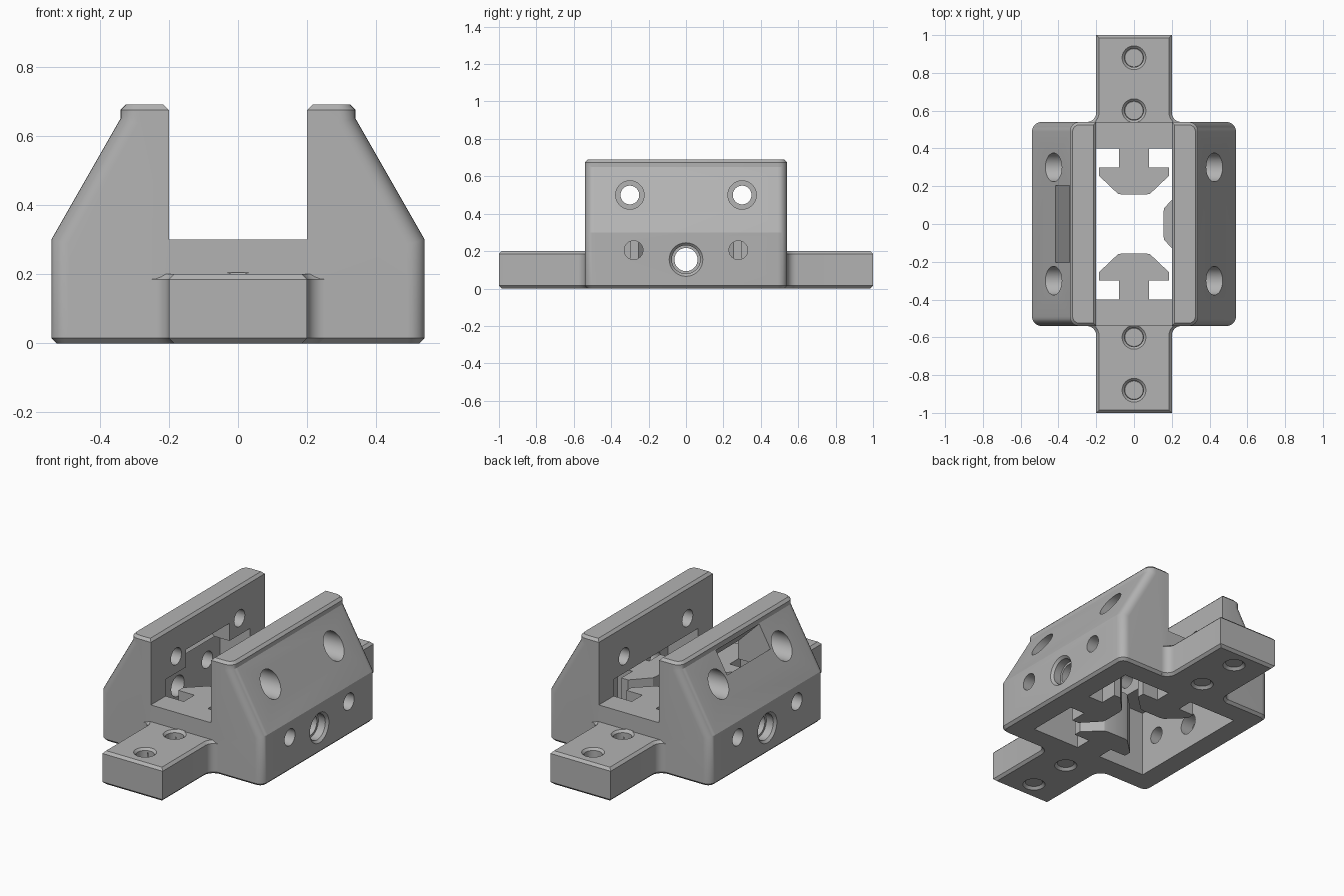
import bpy, bmesh, math
from mathutils import Matrix, Vector

cube = bpy.data.objects.get("Cube")
if cube:
    bpy.data.objects.remove(cube, do_unlink=True)

grey = bpy.data.materials.new("plain grey")
grey.use_nodes = True
colour = (0.45, 0.45, 0.45, 1)
grey.diffuse_color = colour
grey.node_tree.nodes["Principled BSDF"].inputs["Base Color"].default_value = colour


def finish(name, bm):
    bmesh.ops.recalc_face_normals(bm, faces=bm.faces)
    mesh = bpy.data.meshes.new(name)
    bm.to_mesh(mesh)
    bm.free()
    mesh.materials.append(grey)
    obj = bpy.data.objects.new(name, mesh)
    bpy.context.collection.objects.link(obj)
    return obj


def prism(points, axis, lo, hi):
    """Extrude a flat outline along y or z."""
    bm = bmesh.new()
    place = (lambda a, b, t: (a, t, b)) if axis == "y" else (lambda a, b, t: (a, b, t))
    face = bm.faces.new([bm.verts.new(place(a, b, lo)) for a, b in points])
    new = bmesh.ops.extrude_face_region(bm, geom=[face])["geom"]
    bmesh.ops.translate(bm, vec=Vector(place(0, 0, hi - lo)),
                        verts=[v for v in new if isinstance(v, bmesh.types.BMVert)])
    bmesh.ops.recalc_face_normals(bm, faces=bm.faces)
    return bm


def bevel(bm, edges, width, segments=1):
    bmesh.ops.bevel(bm, geom=edges, offset=width, offset_type="OFFSET",
                    segments=segments, profile=0.5, affect="EDGES")


def chamfer_levels(bm, levels, width=0.015):
    """Chamfer the rims of horizontal faces at the given heights."""
    def level(f):
        return abs(f.normal.z) > 0.99 and any(
            abs(f.calc_center_median().z - z) < 0.001 for z in levels)
    bm.normal_update()
    bevel(bm, [e for e in bm.edges
               if sum(level(f) for f in e.link_faces) == 1], width)


def bore(axis, centre, depth, r1, r2=None, sides=40):
    """Cylinder or cone along x or z, r1 at its low end."""
    bm = bmesh.new()
    turn = Matrix.Rotation(math.pi / 2, 4, "Y") if axis == "x" else Matrix()
    bmesh.ops.create_cone(bm, cap_ends=True, segments=sides, radius1=r1,
                          radius2=r1 if r2 is None else r2, depth=depth,
                          matrix=Matrix.Translation(centre) @ turn)
    return finish("cutter", bm)


def combine(target, tool, operation):
    mod = target.modifiers.new("join", "BOOLEAN")
    mod.operation = operation
    mod.solver = "EXACT"
    mod.object = tool
    bpy.context.view_layer.objects.active = target
    bpy.ops.object.modifier_apply(modifier=mod.name)
    bpy.data.objects.remove(tool, do_unlink=True)


def cut(tool):
    combine(body, tool, "DIFFERENCE")


# Saddle body with two sloping cheeks
half = [(0.2, 0.3), (0.2, 0.69), (0.34, 0.69), (0.34, 0.65), (0.54, 0.3), (0.54, 0)]
bm = prism(half + [(-x, z) for x, z in reversed(half)], "y", -0.54, 0.54)
ends = [e for e in bm.edges
        if all(abs(abs(v.co.y) - 0.54) < 0.001 and abs(v.co.x) > 0.33 for v in e.verts)
        and abs(e.verts[0].co.z - e.verts[1].co.z) > 0.01]
bevel(bm, ends, 0.05, 6)
chamfer_levels(bm, (0, 0.3, 0.69))
body = finish("saddle_body", bm)

# Mounting tab running through the body, flared where it meets the ends
arc = [(0.25 - 0.05 * math.cos(t), 0.59 - 0.05 * math.sin(t))
       for t in (i * math.pi / 12 for i in range(7))]
quarter = [(0.2, 1.0)] + arc + [(0.25, 0.5)]
right = quarter + [(x, -y) for x, y in reversed(quarter)]
bm = prism(right + [(-x, -y) for x, y in right], "z", 0, 0.2)
chamfer_levels(bm, (0, 0.2))
combine(body, finish("mounting_tab", bm), "UNION")

# Square cavity open at the bottom and into the saddle
square = [(-0.4, -0.4), (0.4, -0.4), (0.4, 0.4), (-0.4, 0.4)]
cut(finish("cutter", prism(square, "z", -0.1, 0.4)))
throat = [(x / 2, y) for x, y in square]
cut(finish("cutter", prism(throat, "z", -0.1, 0.5)))

# Three T-shaped locking lugs
side = [(0.08, 0.43), (0.08, 0.3), (0.185, 0.3), (0.185, 0.255), (0.085, 0.16), (0.06, 0.155)]
lug = side + [(-x, y) for x, y in reversed(side)]
for angle in (0, 180, -90):
    bm = prism(lug, "z", 0, 0.3)
    bm.transform(Matrix.Rotation(math.radians(angle), 4, "Z"))
    combine(body, finish("locking_lug", bm), "UNION")

# Slanted window through one cheek
bm = prism([(-0.485, 0.79), (-0.565, 0.665), (-0.185, 0.285), (-0.185, 0.49)],
           "y", -0.205, 0.205)
long_edges = [e for e in bm.edges if abs(e.verts[0].co.y - e.verts[1].co.y) > 0.1]
bevel(bm, long_edges, 0.02, 4)
cut(finish("cutter", bm))

# Cross bores through the cheeks
for y in (-0.3, 0.3):
    cut(bore("x", (0, y, 0.5), 1.4, 0.05))
    for s in (-1, 1):
        cut(bore("x", (s * 0.5, y, 0.5), 0.4, 0.076))
for y in (-0.28, 0.28):
    for s in (-1, 1):
        cut(bore("x", (s * 0.49, y, 0.205), 0.24, 0.05))
cut(bore("x", (0, 0, 0.155), 1.4, 0.062))
for s in (-1, 1):
    cut(bore("x", (s * 0.53, 0, 0.155), 0.1, 0.076))
    rim = (0.072, 0.092) if s > 0 else (0.092, 0.072)
    cut(bore("x", (s * 0.532, 0, 0.155), 0.02, *rim))

# Screw holes in the tabs, with countersunk rims
for y in (-0.88, -0.6, 0.6, 0.88):
    cut(bore("z", (0, y, 0.1), 0.5, 0.05))
    cut(bore("z", (0, y, 0.195), 0.02, 0.048, 0.068))
    cut(bore("z", (0, y, 0.005), 0.02, 0.068, 0.048))

# Smooth the fillets and bores, keep hard edges
bpy.ops.object.select_all(action="DESELECT")
body.select_set(True)
bpy.context.view_layer.objects.active = body
bpy.ops.object.shade_smooth_by_angle(angle=math.radians(25))
